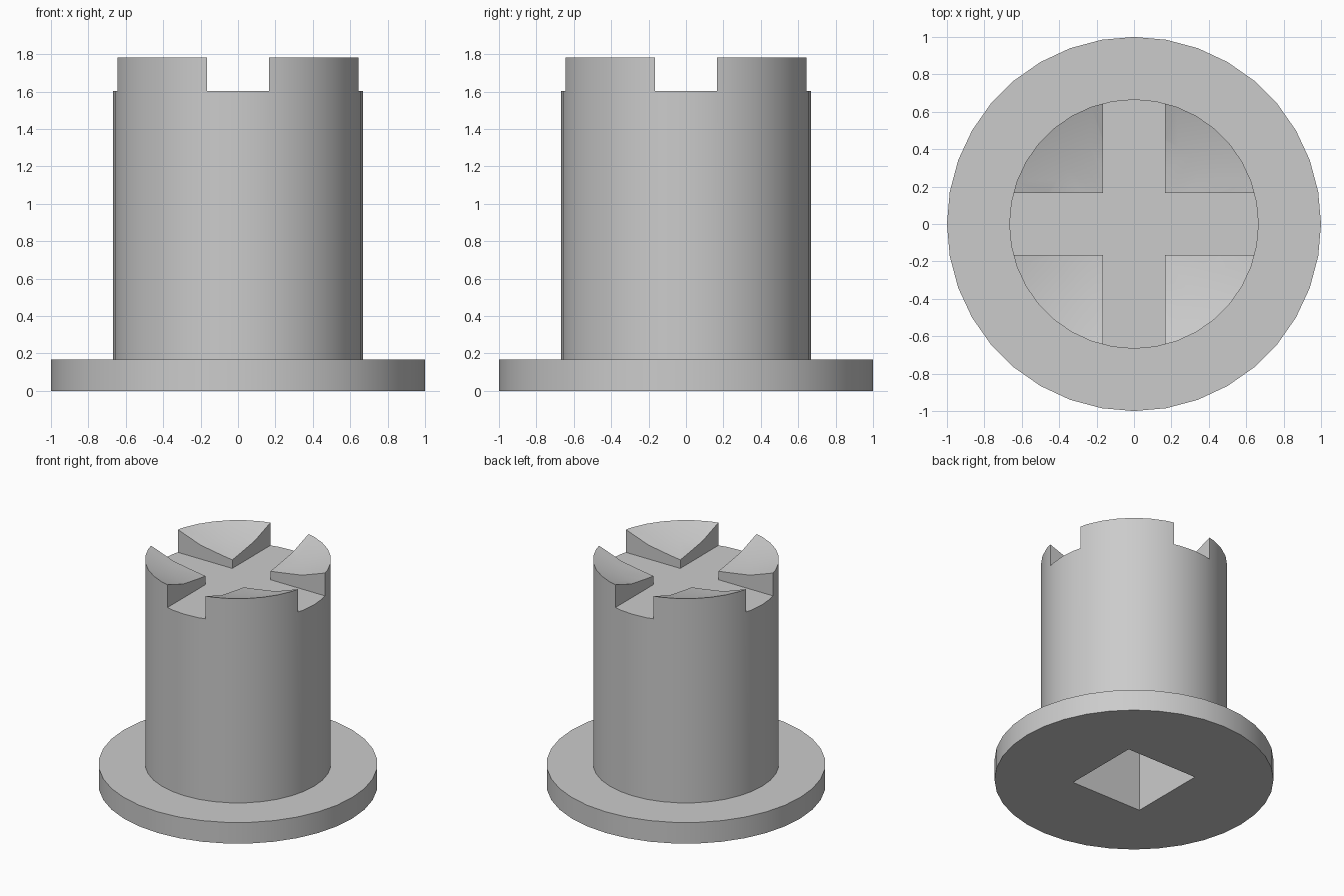
import bpy
import bmesh
import math
from mathutils import Matrix

if "Cube" in bpy.data.objects:
    bpy.data.objects.remove(bpy.data.objects["Cube"], do_unlink=True)

SIDES = 36
SLOT_WIDTH, SLOT_FLOOR = 0.334, 1.603
SOCKET_WIDTH, SOCKET_DEPTH = 0.62, 1.33

grey = bpy.data.materials.new("plain_grey")
grey.use_nodes = True
grey.diffuse_color = (0.6, 0.6, 0.6, 1)
grey.node_tree.nodes["Principled BSDF"].inputs["Base Color"].default_value = (0.6, 0.6, 0.6, 1)


def add_object(name, bm):
    mesh = bpy.data.meshes.new(name)
    bmesh.ops.recalc_face_normals(bm, faces=bm.faces)
    bm.to_mesh(mesh)
    bm.free()
    mesh.materials.append(grey)
    obj = bpy.data.objects.new(name, mesh)
    bpy.context.collection.objects.link(obj)
    return obj


def lathe(name, profile):
    """Closed solid of revolution, capped by a flat face at each end."""
    bm = bmesh.new()
    rings = [[bm.verts.new((r * math.cos(math.tau * i / SIDES),
                            r * math.sin(math.tau * i / SIDES), z))
              for i in range(SIDES)] for r, z in profile]
    for low, high in zip(rings, rings[1:]):
        for i in range(SIDES):
            j = (i + 1) % SIDES
            bm.faces.new((low[i], low[j], high[j], high[i]))
    bm.faces.new(rings[0][::-1])
    bm.faces.new(rings[-1])
    return add_object(name, bm)


def box_cutter(name, size, z_low, z_high):
    bm = bmesh.new()
    matrix = Matrix.Translation((0, 0, (z_low + z_high) / 2)) @ Matrix.Diagonal((*size, z_high - z_low, 1))
    bmesh.ops.create_cube(bm, size=1, matrix=matrix)
    obj = add_object(name, bm)
    obj.hide_render = True
    return obj


# Flange and column in one piece, with a shallow dished top
body = lathe("flanged_plug", [(1, 0), (1, 0.167), (0.667, 0.167), (0.667, 1.783),
                              (0.474, 1.713), (0.16, 1.657)])

# Crossed slots through the top and a square socket from below
cutters = [
    box_cutter("slot_cutter_x", (3, SLOT_WIDTH), SLOT_FLOOR, 2.2),
    box_cutter("slot_cutter_y", (SLOT_WIDTH, 3), SLOT_FLOOR, 2.2),
    box_cutter("socket_cutter", (SOCKET_WIDTH, SOCKET_WIDTH), -0.2, SOCKET_DEPTH),
]
bpy.context.view_layer.objects.active = body
for cutter in cutters:
    mod = body.modifiers.new(cutter.name, "BOOLEAN")
    mod.operation = "DIFFERENCE"
    mod.solver = "EXACT"
    mod.object = cutter
    bpy.ops.object.modifier_apply(modifier=mod.name)
for cutter in cutters:
    bpy.data.objects.remove(cutter, do_unlink=True)

# Smooth round walls and dish, crisp edges
bpy.ops.object.select_all(action="DESELECT")
body.select_set(True)
bpy.ops.object.shade_smooth_by_angle(angle=math.radians(30))
